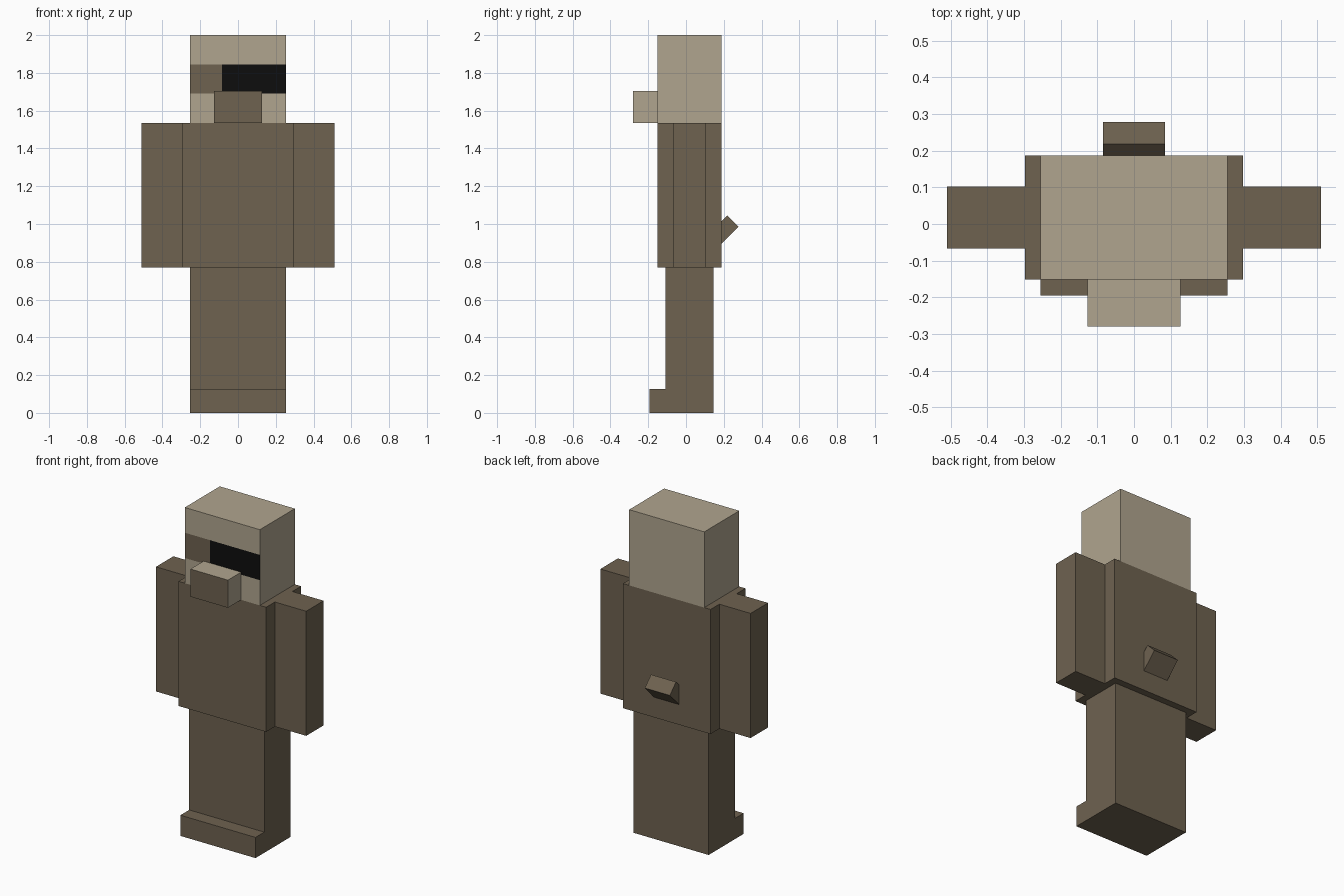
import bpy
import bmesh
from math import radians
from mathutils import Matrix, Vector

if "Cube" in bpy.data.objects:
    bpy.data.objects.remove(bpy.data.objects["Cube"])


def linear(c):
    c /= 255
    return c / 12.92 if c <= 0.04045 else ((c + 0.055) / 1.055) ** 2.4


def material(name, *rgb):
    mat = bpy.data.materials.new(name)
    colour = [linear(c) for c in rgb] + [1.0]
    mat.diffuse_color = colour
    mat.use_nodes = True
    mat.node_tree.nodes["Principled BSDF"].inputs["Base Color"].default_value = colour
    return mat


brown = material("brown fur", 110, 98, 80)
tan = material("pale tan", 176, 165, 143)
black = material("black eye", 13, 13, 13)


def box(name, x, y, z, mats, cuts=(), rule=None, tilt=0):
    """Box spanning the given ranges, optionally cut by planes and coloured by a rule."""
    lo, hi = (Vector(p) for p in zip(x, y, z))
    centre, size = (lo + hi) / 2, hi - lo
    bm = bmesh.new()
    place = (Matrix.Translation(centre) @ Matrix.Rotation(radians(tilt), 4, "X")
             @ Matrix.Diagonal((*size, 1)))
    bmesh.ops.create_cube(bm, size=1, matrix=place)
    for point, normal in cuts:
        bmesh.ops.bisect_plane(bm, geom=bm.verts[:] + bm.edges[:] + bm.faces[:],
                               plane_co=point, plane_no=normal)
    bm.normal_update()
    if rule:
        for face in bm.faces:
            face.material_index = rule(face)
    mesh = bpy.data.meshes.new(name)
    bm.to_mesh(mesh)
    bm.free()
    for mat in mats:
        mesh.materials.append(mat)
    obj = bpy.data.objects.new(name, mesh)
    bpy.context.collection.objects.link(obj)
    return obj


# Main levels and the grid unit that the parts share
U = 0.085
HIP, NECK, TOP = 0.77, 1.535, 2.0
FRONT, BACK = -0.152, 0.187
EYE_LOW, EYE_HIGH = 1.69, 1.845


# Head: a band across the face, one third brown and the rest black
def face_colour(f):
    c = f.calc_center_median()
    if f.normal.y > -0.9 or not EYE_LOW < c.z < EYE_HIGH:
        return 0
    return 1 if c.x < -U else 2


box("head", (-3 * U, 3 * U), (FRONT, BACK), (NECK, TOP), (tan, brown, black),
    cuts=[((0, 0, EYE_LOW), (0, 0, 1)), ((0, 0, EYE_HIGH), (0, 0, 1)),
          ((-U, 0, 0), (1, 0, 0))], rule=face_colour)

# Muzzle with a brown front
box("muzzle", (-1.5 * U, 1.5 * U), (FRONT - 1.5 * U, FRONT), (NECK, 1.705),
    (tan, brown), rule=lambda f: int(f.normal.y < -0.9))

# Body and arms
box("body", (-3.5 * U, 3.5 * U), (FRONT, BACK), (HIP, NECK), [brown])
for side, x in (("left", (3.5 * U, 6 * U)), ("right", (-6 * U, -3.5 * U))):
    box(side + "_arm", x, (FRONT + U, BACK - U), (HIP, NECK), [brown])

# Legs and feet
box("legs", (-3 * U, 3 * U), (FRONT + U / 2, BACK - U / 2), (0, HIP), [brown])
box("feet", (-3 * U, 3 * U), (FRONT - U / 2, FRONT + U / 2), (0, 0.127), [brown])

# Tail stub, angled up and out of the back
box("tail", (-U, U), (0.188 - U, 0.188 + U), (0.955 - U / 2, 0.955 + U / 2),
    [brown], tilt=45)
